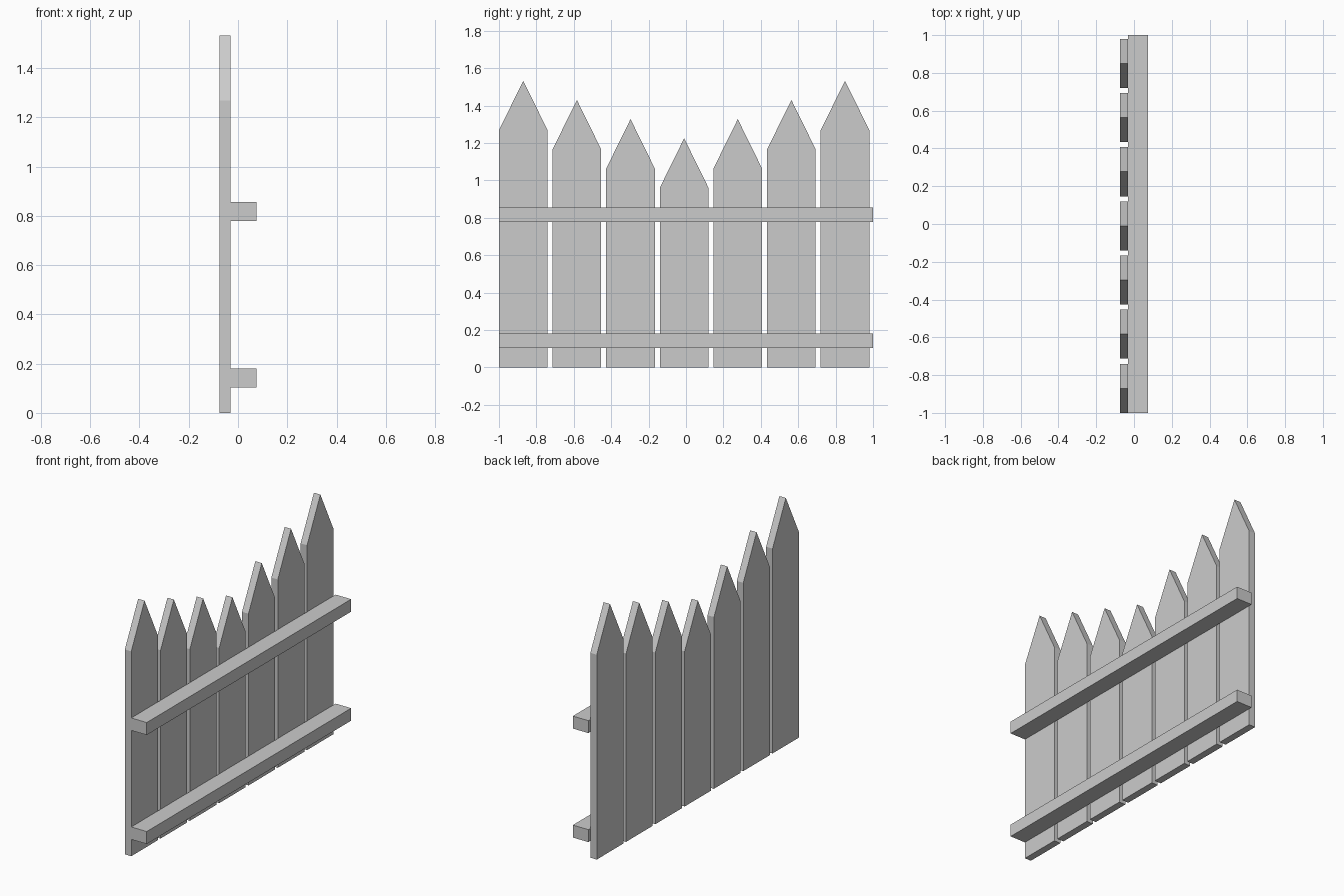
import bpy
import bmesh

if "Cube" in bpy.data.objects:
    bpy.data.objects.remove(bpy.data.objects["Cube"])


def extrude_x(name, outline, x0, x1):
    """Solid made from a (y, z) outline extruded from x0 to x1."""
    bm = bmesh.new()
    face = bm.faces.new([bm.verts.new((x0, y, z)) for y, z in outline])
    ext = bmesh.ops.extrude_face_region(bm, geom=[face])
    moved = [g for g in ext["geom"] if isinstance(g, bmesh.types.BMVert)]
    bmesh.ops.translate(bm, verts=moved, vec=(x1 - x0, 0, 0))
    bmesh.ops.recalc_face_normals(bm, faces=bm.faces)
    mesh = bpy.data.meshes.new(name)
    bm.to_mesh(mesh)
    bm.free()
    obj = bpy.data.objects.new(name, mesh)
    bpy.context.collection.objects.link(obj)
    return obj


BACK, JOINT, FRONT = -0.075, -0.031, 0.075
WIDTH, PITCH, POINT = 0.26, 0.2867, 0.264

# Pointed pickets, stepping down towards the middle
for i in range(7):
    y0 = -1 + i * PITCH
    y1 = y0 + WIDTH
    tip = 1.225 + 0.1025 * abs(i - 3)
    shoulder = tip - POINT
    extrude_x(f"picket_{i + 1}",
              [(y0, 0), (y1, 0), (y1, shoulder),
               ((y0 + y1) / 2, tip), (y0, shoulder)], BACK, JOINT)

# Horizontal rails
for name, z in (("lower_rail", 0.104), ("upper_rail", 0.779)):
    extrude_x(name, [(-1, z), (1, z), (1, z + 0.077), (-1, z + 0.077)],
              JOINT, FRONT)
